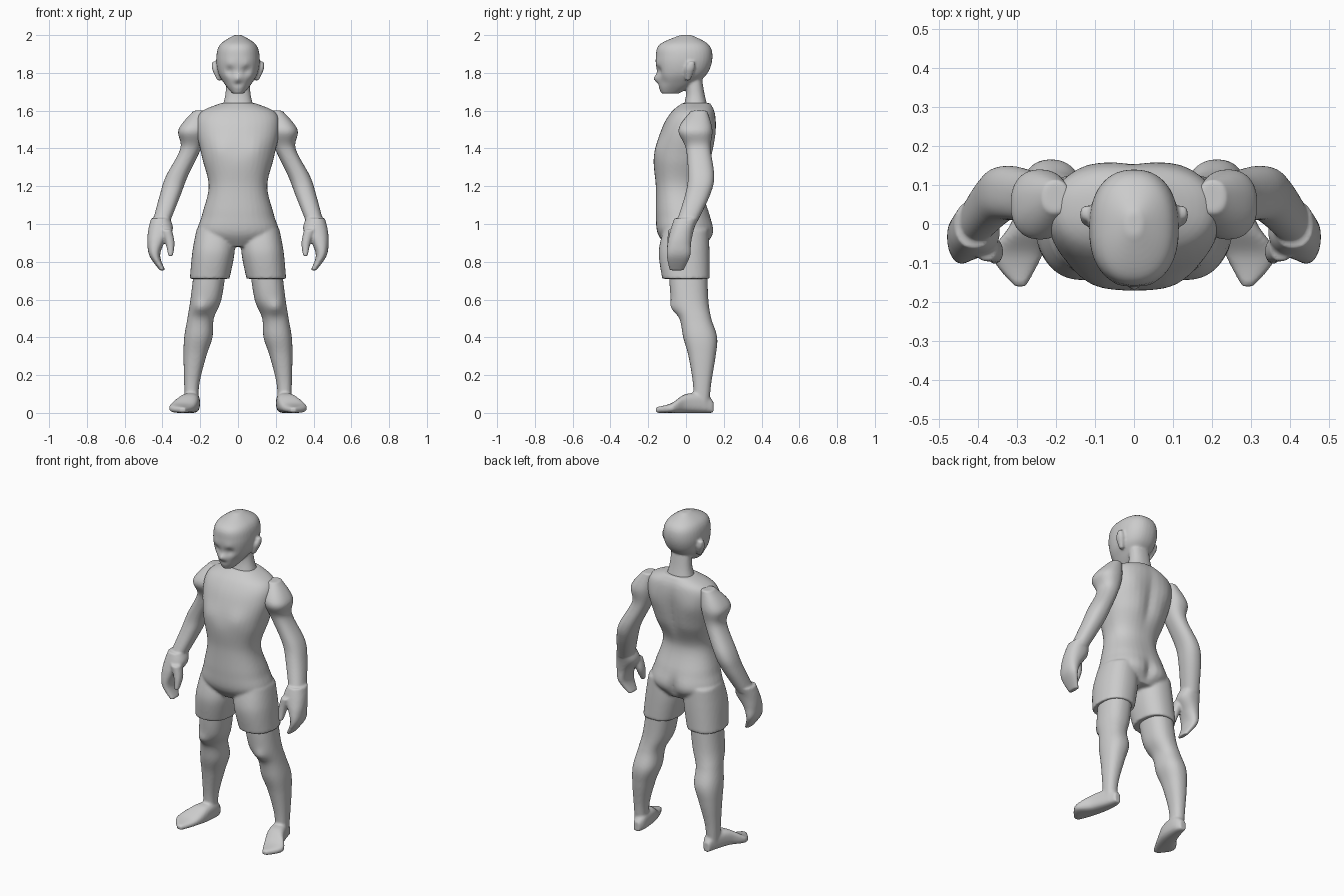
import bpy
import bmesh
from math import cos, sin, pi, exp, copysign
from mathutils import Vector

cube = bpy.data.objects.get("Cube")
if cube:
    bpy.data.objects.remove(cube, do_unlink=True)

grey = bpy.data.materials.new("plain_grey")
grey.use_nodes = True
grey.diffuse_color = (0.6, 0.6, 0.6, 1)
grey.node_tree.nodes["Principled BSDF"].inputs["Base Color"].default_value = grey.diffuse_color


def smooth_path(rings, steps=8):
    """Catmull-Rom interpolation through a list of cross-sections."""
    points = [rings[0], *rings, rings[-1]]
    path = []
    for before, start, end, after in zip(points, points[1:], points[2:], points[3:]):
        for i in range(steps):
            t = i / steps
            section = []
            for p, q, r, s in zip(before, start, end, after):
                bend = 2 * p - 5 * q + 4 * r - s + t * (3 * (q - r) + s - p)
                section.append(q + t / 2 * (r - p + t * bend))
            path.append(section)
    return path + [rings[-1]]


def rounded(value, power):
    """Superellipse version of a sine or cosine."""
    return copysign(abs(value) ** (2 / power), value)


def loft(bm, rings, place, power=2.3, segments=36):
    """Closed rounded tube; each ring is (position, centre u, centre v, half u, half v)."""
    loops = []
    for position, u, v, half_u, half_v in smooth_path(rings):
        loop = []
        for k in range(segments):
            angle = 2 * pi * k / segments
            across = u + half_u * rounded(cos(angle), power)
            along = v + half_v * rounded(sin(angle), power)
            loop.append(bm.verts.new(place(position, across, along)))
        loops.append(loop)
    for low, high in zip(loops, loops[1:]):
        for k in range(segments):
            bm.faces.new((low[k - 1], low[k], high[k], high[k - 1]))
    bm.faces.new(loops[0])
    bm.faces.new(loops[-1])


def trunk(bm, rings):
    """Symmetric body part from (height, half width, front, back)."""
    sections = [(z, 0, (front + back) / 2, half, (back - front) / 2)
                for z, half, front, back in rings]
    loft(bm, sections, lambda z, x, y: (x, y, z))


def limb(bm, rings, ratio=1.2, deepest=1, side=1):
    """Limb from (height, x, y, radius), deeper than wide by a ratio up to a limit."""
    sections = [(z, x, y, radius, min(radius * ratio, deepest)) for z, x, y, radius in rings]
    loft(bm, sections, lambda z, x, y: (side * x, y, z))


def foot(bm, rings):
    """Flat-soled foot from (y, x, half width, instep height)."""
    sections = [(y, x, top / 2, half, top / 2) for y, x, half, top in rings]
    loft(bm, sections, lambda y, x, z: (x, y, z), power=2.8)


def bump(bm, centre, radius, push, tall=1):
    """Soft sculpting stroke along y, on both sides unless it sits on the middle line."""
    for side in {1, -1} if centre[0] else {1}:
        middle = Vector((side * centre[0], centre[1], centre[2]))
        for vert in bm.verts:
            offset = (vert.co - middle) / radius
            offset.z /= tall
            vert.co.y += push * exp(-offset.length_squared)


def finish(bm, name, voxel, mirror=False):
    """Fuse the overlapping volumes into one smooth skin."""
    bmesh.ops.recalc_face_normals(bm, faces=bm.faces)
    mesh = bpy.data.meshes.new(name)
    bm.to_mesh(mesh)
    bm.free()
    mesh.materials.append(grey)
    body_part = bpy.data.objects.new(name, mesh)
    bpy.context.collection.objects.link(body_part)
    fuse = body_part.modifiers.new("fuse", "REMESH")
    fuse.mode = "VOXEL"
    fuse.voxel_size = voxel
    fuse.use_smooth_shade = True
    soften = body_part.modifiers.new("soften", "SMOOTH")
    soften.iterations = 3
    if mirror:
        body_part.modifiers.new("mirror", "MIRROR")


# Torso with chest, shoulder blades, spine and buttocks, plus the two short legs
bm = bmesh.new()
trunk(bm, [(.88, .1, -.1, .1), (.95, .21, -.15, .14), (1.05, .19, -.16, .125),
           (1.2, .155, -.16, .085), (1.35, .19, -.17, .14), (1.5, .22, -.13, .16),
           (1.59, .2, -.08, .155), (1.64, .09, -.02, .13)])
bump(bm, (.1, -.16, 1.4), .06, -.01)
bump(bm, (.14, .15, 1.48), .07, .01)
bump(bm, (0, .15, 1.35), .04, -.02, tall=5)
bump(bm, (.09, .14, .97), .07, .01)
bump(bm, (0, .14, .95), .03, -.02, tall=2)
for side in (1, -1):
    limb(bm, [(.97, .12, 0, .1), (.85, .13, -.01, .112), (.71, .15, 0, .105)], side=side)
finish(bm, "singlet_and_shorts", .009)

# Head with eye sockets, brow, nose, mouth and cheeks, then neck and ears
bm = bmesh.new()
trunk(bm, [(1.69, .03, -.13, -.04), (1.74, .07, -.15, .05), (1.8, .105, -.155, .115),
           (1.88, .115, -.16, .14), (1.95, .095, -.14, .12), (2, .02, -.03, .03)])
bump(bm, (.045, -.15, 1.81), .025, .016)
bump(bm, (.04, -.15, 1.845), .02, -.005)
bump(bm, (0, -.16, 1.77), .02, -.022)
bump(bm, (0, -.15, 1.74), .02, .008, tall=.5)
bump(bm, (.06, -.12, 1.75), .03, .01)
trunk(bm, [(1.57, .1, -.03, .13), (1.68, .068, 0, .1), (1.8, .06, 0, .08)])
for side in (1, -1):
    limb(bm, [(1.76, .1, .01, .01), (1.82, .115, .02, .022), (1.86, .125, .03, .012)], side=side)
finish(bm, "head_and_neck", .007)

# Arm with curled hand and thumb
bm = bmesh.new()
limb(bm, [(1.6, .2, .07, .035), (1.5, .24, .05, .075), (1.4, .25, .065, .055),
          (1.25, .325, .08, .058), (1.15, .36, .06, .055), (1, .41, 0, .045)])
limb(bm, [(1.03, .41, 0, .05), (.97, .41, -.02, .065), (.9, .435, -.035, .045),
          (.83, .44, -.04, .028), (.755, .4, -.05, .015)], ratio=2.5, deepest=.062)
limb(bm, [(.97, .38, -.06, .03), (.9, .36, -.07, .024), (.83, .357, -.09, .012)])
finish(bm, "arms", .007, mirror=True)

# Leg with kneecap and a foot turned outward
bm = bmesh.new()
limb(bm, [(.78, .145, .01, .085), (.6, .17, .02, .082), (.5, .198, .05, .07),
          (.4, .21, .075, .075), (.3, .228, .085, .06), (.15, .245, .085, .04),
          (.02, .245, .08, .035)])
bump(bm, (.2, -.07, .55), .04, -.02)
foot(bm, [(.145, .24, .02, .06), (.1, .24, .038, .1), (0, .262, .055, .1),
          (-.08, .3, .065, .05), (-.16, .292, .015, .03)])
finish(bm, "legs", .008, mirror=True)
